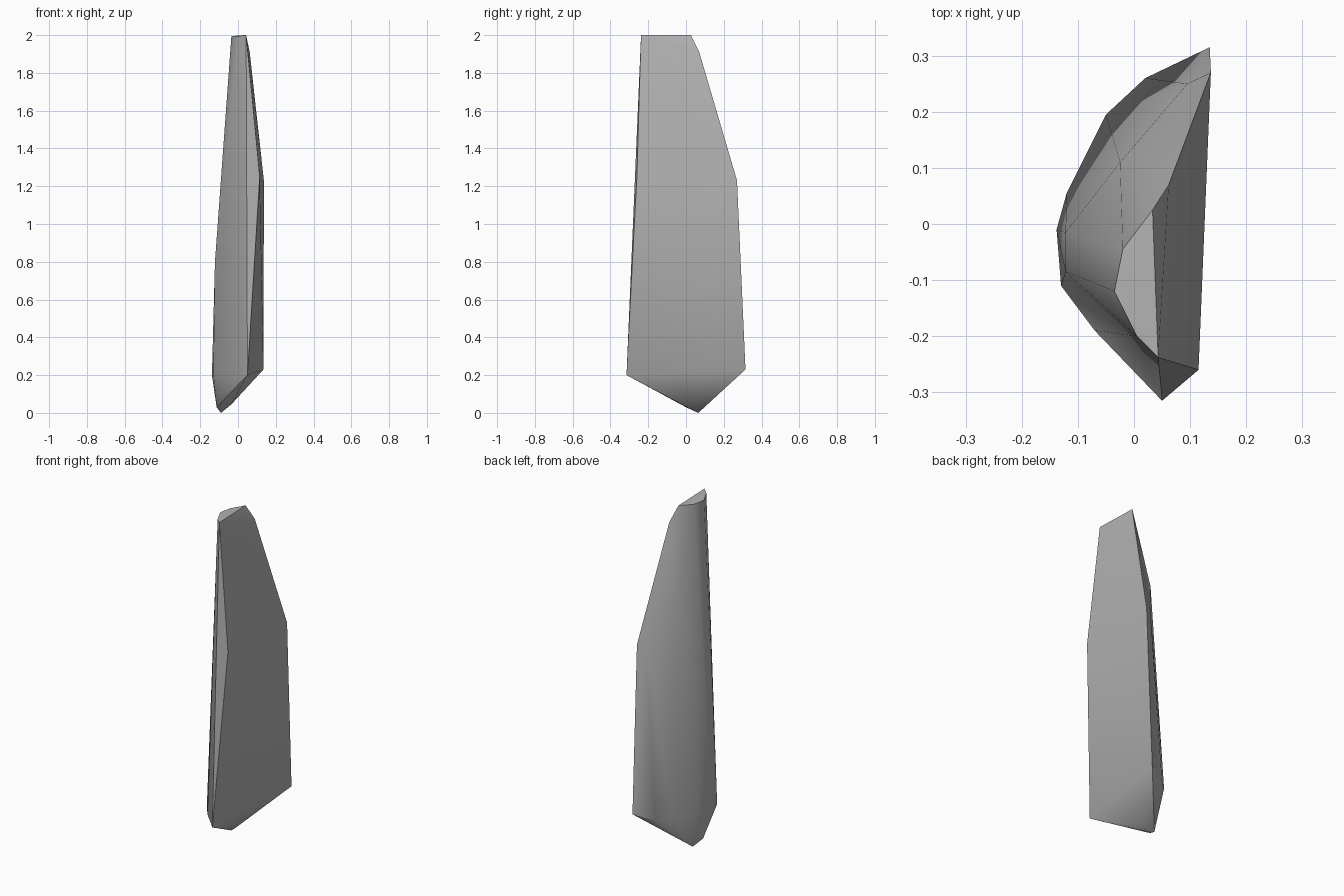
import bpy
import bmesh
import math

cube = bpy.data.objects.get("Cube")
if cube:
    bpy.data.objects.remove(cube, do_unlink=True)

# Stone colour
stone = bpy.data.materials.new("grey stone")
stone.use_nodes = True
grey = (0.45, 0.45, 0.45, 1)
stone.diffuse_color = grey
stone.node_tree.nodes["Principled BSDF"].inputs["Base Color"].default_value = grey

# Corners of the flat broken side
front_foot, front_tip = (0.05, -0.315, 0.2), (0.043, -0.238, 2)
back_foot, back_shoulder = (0.135, 0.315, 0.23), (0.137, 0.27, 1.23)
split_side = [front_foot, (0.115, -0.26, 1.25), front_tip, (0.033, 0.025, 2),
              (0.062, 0.07, 1.91), back_shoulder, back_foot]

# Rounded side: rings from the crown down to the point
crown = [(x, y, 1.995) for x, y in ((0.005, -0.2), (-0.035, -0.12), (-0.02, -0.045))]
waist = [(-0.122, -0.085, 0.8), (-0.122, -0.015, 0.8), (-0.025, 0.11, 1.5), (0.095, 0.25, 1.25)]
base = [(x, y, 0.2) for x, y in ((-0.07, -0.19), (-0.13, -0.11), (-0.138, -0.01),
                                 (-0.12, 0.055), (-0.05, 0.195), (0.02, 0.26))]
point = [(-0.09, 0.065, 0), (-0.113, 0, 0.03), (-0.035, 0.03, 0.045)]

# Shard: wrap a convex skin around the corners
bm = bmesh.new()
for corner in split_side + crown + waist + base + point:
    bm.verts.new(corner)
hull = bmesh.ops.convex_hull(bm, input=bm.verts)
bmesh.ops.delete(bm, geom=[v for v in bm.verts if not v.link_faces], context='VERTS')
bmesh.ops.recalc_face_normals(bm, faces=bm.faces)
mesh = bpy.data.meshes.new("stone_shard")
bm.to_mesh(mesh)
bm.free()

shard = bpy.data.objects.new("stone_shard", mesh)
bpy.context.collection.objects.link(shard)
mesh.materials.append(stone)
bpy.ops.object.select_all(action='DESELECT')
shard.select_set(True)
bpy.context.view_layer.objects.active = shard
bpy.ops.object.shade_smooth_by_angle(angle=math.radians(38))
